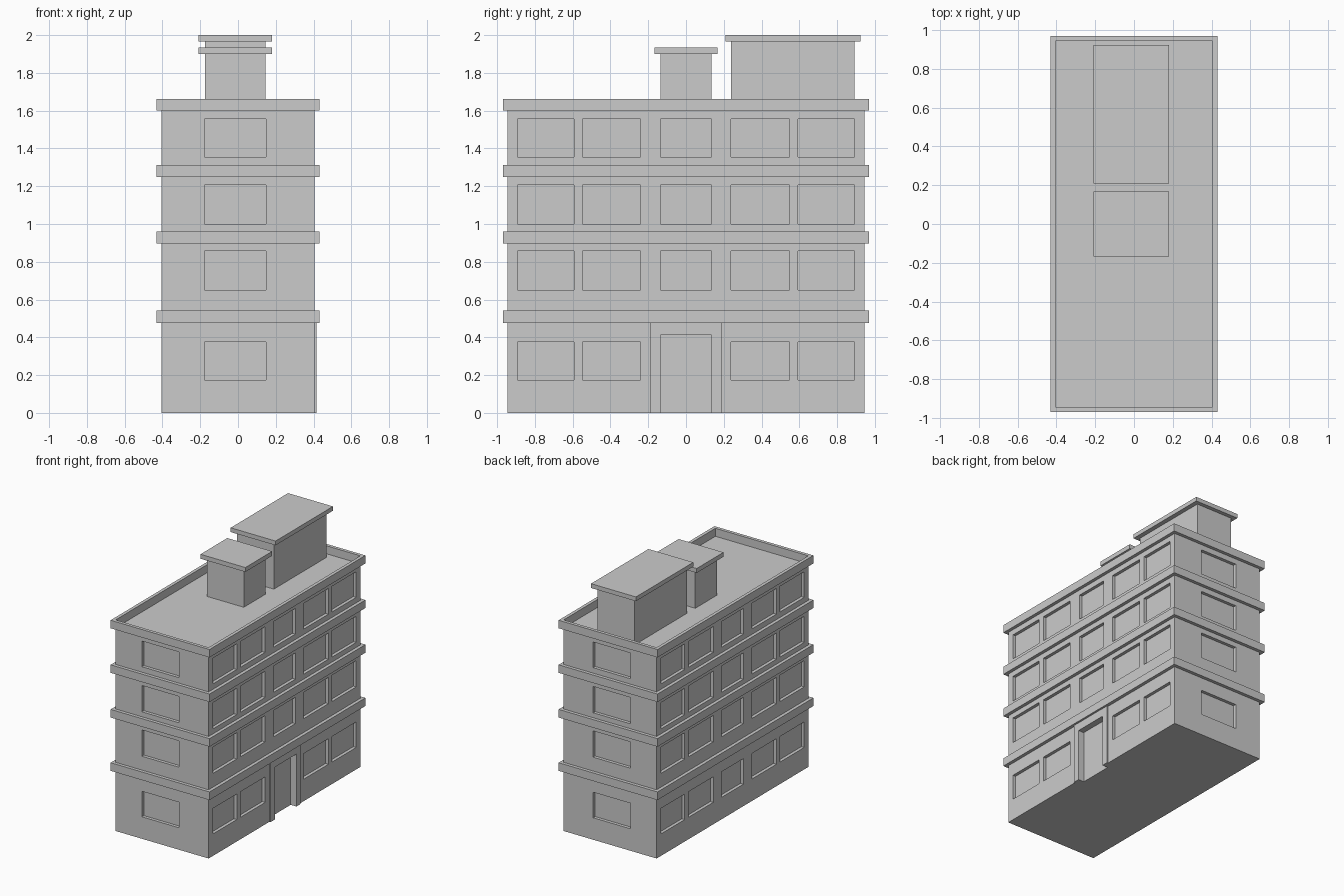
import bpy, bmesh
from mathutils import Vector

if "Cube" in bpy.data.objects:
    bpy.data.objects.remove(bpy.data.objects["Cube"])

HX, HY, WALL_TOP = 0.405, 0.944, 1.60      # wall half sizes and roof deck height
RECESS = 0.025


def make_object(name, bm):
    bmesh.ops.recalc_face_normals(bm, faces=bm.faces)
    mesh = bpy.data.meshes.new(name)
    bm.to_mesh(mesh)
    bm.free()
    obj = bpy.data.objects.new(name, mesh)
    bpy.context.collection.objects.link(obj)
    return obj


def add_box(bm, x, y, z):
    verts = bmesh.ops.create_cube(bm, size=1)["verts"]
    for v in verts:
        v.co = Vector([(r[0] + r[1]) / 2 + c * (r[1] - r[0])
                       for c, r in zip(v.co, (x, y, z))])


def box(name, x, y, z):
    bm = bmesh.new()
    add_box(bm, x, y, z)
    return make_object(name, bm)


def ring(name, outer, inner, z0, z1):
    """Rectangular frame running around the building."""
    bm = bmesh.new()
    corners = ((-1, -1), (1, -1), (1, 1), (-1, 1))
    loops = [[bm.verts.new((sx * h[0], sy * h[1], z)) for sx, sy in corners]
             for h, z in ((outer, z0), (outer, z1), (inner, z1), (inner, z0))]
    for a, b in zip(loops, loops[1:] + loops[:1]):
        for i in range(4):
            j = (i + 1) % 4
            bm.faces.new((a[i], a[j], b[j], b[i]))
    return make_object(name, bm)


# Main block
walls = box("walls", (-HX, HX), (-HY, HY), (0, WALL_TOP))

# Window and doorway openings, cut as shallow recesses
side_windows = [(-0.892, -0.593), (-0.547, -0.241), (-0.135, 0.135),
                (0.239, 0.547), (0.594, 0.892)]
end_window = (-0.177, 0.148)
window_rows = [(0.173, 0.374), (0.65, 0.857), (1.0, 1.207), (1.355, 1.557)]
bm = bmesh.new()
for row, z in enumerate(window_rows):
    for s in (-1, 1):
        depth_x = sorted((s * (HX - RECESS), s * (HX + 0.1)))
        depth_y = sorted((s * (HY - RECESS), s * (HY + 0.1)))
        add_box(bm, end_window, depth_y, z)
        for col, y in enumerate(side_windows):
            if not (s == 1 and row == 0 and col == 2):   # doorway goes here
                add_box(bm, depth_x, y, z)
add_box(bm, (0.365, HX + 0.1), (-0.135, 0.135), (-0.1, 0.413))
cutter = make_object("opening_cutter", bm)
cutter.hide_render = True

cut = walls.modifiers.new("openings", "BOOLEAN")
cut.operation = "DIFFERENCE"
cut.solver = "EXACT"
cut.object = cutter
bpy.context.view_layer.objects.active = walls
bpy.ops.object.modifier_apply(modifier=cut.name)
bpy.data.objects.remove(cutter)

# Door surround: one U-shaped profile pushed out from the wall
profile = [(-0.188, 0), (-0.188, 0.477), (0.188, 0.477), (0.188, 0),
           (0.135, 0), (0.135, 0.413), (-0.135, 0.413), (-0.135, 0)]
bm = bmesh.new()
face = bm.faces.new([bm.verts.new((HX, y, z)) for y, z in profile])
new = bmesh.ops.extrude_face_region(bm, geom=[face])["geom"]
bmesh.ops.translate(bm, vec=(0.01, 0, 0),
                    verts=[g for g in new if isinstance(g, bmesh.types.BMVert)])
if not face.is_valid or len(bm.faces) < 10:
    bm.faces.new([v for v in bm.verts if abs(v.co.x - HX) < 1e-6])
make_object("door_surround", bm)

# Floor bands and roof parapet
for i, (z0, z1) in enumerate([(0.477, 0.541), (0.897, 0.961), (1.249, 1.312)], 1):
    ring(f"floor_band_{i}", (0.431, 0.97), (HX, HY), z0, z1)
ring("roof_parapet", (0.431, 0.97), (HX, HY), WALL_TOP, 1.663)

# Rooftop huts with overhanging slabs
for name, y, slab_y, z0, z1 in [
        ("small_hut", (-0.135, 0.135), (-0.167, 0.167), 1.90, 1.935),
        ("large_hut", (0.239, 0.892), (0.209, 0.923), 1.966, 2.0)]:
    box(name, (-0.175, 0.145), y, (WALL_TOP, z0))
    box(name + "_slab", (-0.21, 0.181), slab_y, (z0, z1))
